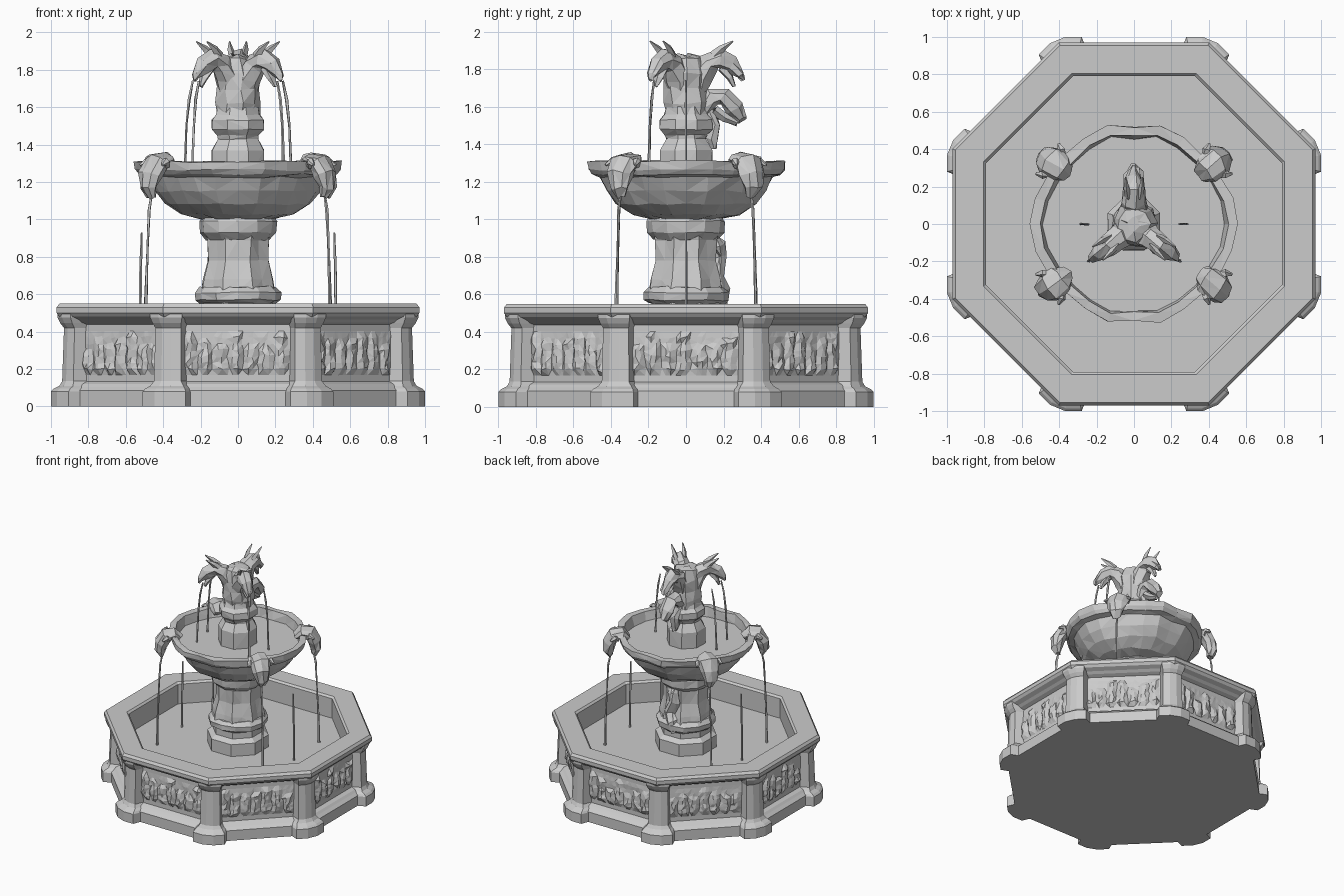
import bpy, bmesh, math, random
from mathutils import Vector

random.seed(4)
if "Cube" in bpy.data.objects:
    bpy.data.objects.remove(bpy.data.objects["Cube"])

stone = bpy.data.materials.new("grey stone")
stone.use_nodes = True
GREY = (0.6, 0.6, 0.6, 1)
stone.diffuse_color = GREY
stone.node_tree.nodes["Principled BSDF"].inputs["Base Color"].default_value = GREY

TAU = math.tau
EIGHTH = TAU / 8
HALF = EIGHTH / 2


def finish(name, bm):
    bmesh.ops.recalc_face_normals(bm, faces=bm.faces)
    mesh = bpy.data.meshes.new(name)
    bm.to_mesh(mesh)
    bm.free()
    mesh.materials.append(stone)
    obj = bpy.data.objects.new(name, mesh)
    bpy.context.collection.objects.link(obj)
    return obj


def loft_mesh(rings, rough=0.0):
    """Skin rings of points and cap both ends."""
    bm = bmesh.new()
    rows = []
    for ring in rings:
        rows.append([bm.verts.new(Vector(p) + Vector([random.uniform(-rough, rough) for _ in range(3)]))
                     for p in ring])
    n = len(rows[0])
    for a, b in zip(rows, rows[1:]):
        for i in range(n):
            j = (i + 1) % n
            bm.faces.new((a[i], a[j], b[j], b[i]))
    bm.faces.new(rows[0][::-1])
    bm.faces.new(rows[-1])
    if rough:
        bmesh.ops.triangulate(bm, faces=[f for f in bm.faces if len(f.verts) == 4])
    return bm


def turned(profile, n, shape=lambda a: 1.0, phase=0.0, rough=0.0):
    """Turn (radius, height) pairs around z, with a radius factor by angle."""
    angles = [phase + TAU * i / n for i in range(n)]
    return loft_mesh([[(r * shape(a) * math.cos(a), r * shape(a) * math.sin(a), z) for a in angles]
                      for r, z in profile], rough)


def sweep(name, angle, path, sides=7, rough=0.0):
    """Tube in the upright plane at an angle; path rows are (out, z, width, depth, sideways)."""
    out = Vector((math.cos(angle), math.sin(angle), 0))
    side = Vector((-out.y, out.x, 0))
    at = [out * p[0] + Vector((0, 0, p[1])) + side * p[4] for p in path]
    rings = []
    for i, p in enumerate(path):
        tangent = (at[min(i + 1, len(at) - 1)] - at[max(i - 1, 0)]).normalized()
        across = (side - tangent * side.dot(tangent)).normalized()
        up = across.cross(tangent)
        rings.append([at[i] + across * p[2] * math.cos(TAU * k / sides) + up * p[3] * math.sin(TAU * k / sides)
                      for k in range(sides)])
    return finish(name, loft_mesh(rings, rough))


# Octagonal basin with a recessed panel in each wall
K = 1 / math.cos(HALF)
basin = [(.94, 0), (.94, .085), (.915, .105), (.9, .12), (.9, .45), (.92, .465), (.955, .48),
         (.97, .5), (.97, .53), (.955, .55), (.805, .55), (.79, .535), (.79, .37)]
bm = turned([(a * K, z) for a, z in basin], 8, phase=HALF)
walls = [f for f in bm.faces if abs(f.normal.z) < .1 and .27 < f.calc_center_median().z < .3]
bmesh.ops.inset_individual(bm, faces=walls, thickness=.03)
bmesh.ops.inset_individual(bm, faces=walls, thickness=.018, depth=-.03)
finish("basin", bm)

# Carved relief: a row of standing figures in each panel
COLS, ROWS = 22, 7
for k in range(8):
    a = k * EIGHTH
    out, along = Vector((math.cos(a), math.sin(a), 0)), Vector((-math.sin(a), math.cos(a), 0))
    bm = bmesh.new()
    heights = [random.uniform(.5, 1) for _ in range(COLS)]
    grid = []
    for r in range(ROWS + 1):
        row = []
        for c in range(COLS + 1):
            edge = r in (0, ROWS) or c in (0, COLS)
            figure = c % 3 != 0 and r / ROWS < heights[c // 3 * 2 % COLS]
            push = 0 if edge else (random.uniform(.012, .028) if figure else random.uniform(0, .006))
            slip = 0 if edge else random.uniform(-.008, .008)
            row.append(bm.verts.new(out * (.871 + push) + along * (.3 * (2 * c / COLS - 1) + slip)
                                    + Vector((0, 0, .168 + .235 * r / ROWS + slip))))
        grid.append(row)
    for r in range(ROWS):
        for c in range(COLS):
            bm.faces.new((grid[r][c], grid[r][c + 1], grid[r + 1][c + 1], grid[r + 1][c]))
    bmesh.ops.triangulate(bm, faces=bm.faces)
    finish("relief_panel", bm)

# Corner piers with stepped bases and caps
pier = [(1, .135, 0), (1, .135, .08), (.985, .125, .095), (.955, .105, .11), (.94, .085, .135),
        (.93, .08, .42), (.95, .09, .445), (.965, .1, .475), (.965, .1, .5)]
for k in range(8):
    a = HALF + k * EIGHTH
    rings = []
    for apothem, w, z in pier:
        corner = apothem * K
        plan = [(.86, -w * .92), (corner - w * .38, -w * .92), (corner - w * .13, -w * .32),
                (corner - w * .13, w * .32), (corner - w * .38, w * .92), (.86, w * .92)]
        rings.append([(u * math.cos(a) - v * math.sin(a), u * math.sin(a) + v * math.cos(a), z) for u, v in plan])
    finish("corner_pier", loft_mesh(rings))

# Column under the bowl
drum = [(.24, .36), (.24, .47), (.2, .5), (.2, .57)]
finish("column_drum", turned(drum, 8, phase=HALF))
foot = [(.2, .55), (.225, .57), (.23, .61), (.205, .64)]
finish("column_foot", turned(foot, 12, rough=.005))
shaft = [(.21, .62), (.2, .68), (.175, .78), (.175, .89), (.185, .92)]
finish("fluted_shaft", turned(shaft, 16, lambda a: 1 if round(a / TAU * 16) % 2 else .9, rough=.004))
capital = [(.17, .89), (.205, .93), (.21, .99), (.19, 1.02)]
finish("column_capital", turned(capital, 12, rough=.004))
sweep("column_carving", TAU / 4, [(.17, .56, .05, .04, .02), (.19, .64, .06, .04, 0), (.17, .7, .05, .03, -.02),
      (.18, .8, .04, .03, .02), (.17, .87, .05, .04, 0), (.14, .92, .03, .02, 0)], rough=.012)


# Lobed upper bowl
def lobes(a):
    notch = max(0, 1 - abs(abs(math.sin(a)) - 1) * 60)
    return .975 + .03 * math.cos(4 * a) - .06 * notch


bowl = [(.19, 1.0), (.3, 1.025), (.39, 1.08), (.445, 1.15), (.48, 1.225), (.525, 1.24), (.545, 1.265),
        (.55, 1.31), (.5, 1.31), (.485, 1.235)]
finish("upper_bowl", turned(bowl, 24, lobes, rough=.006))

# Spout heads on the bowl rim, with ears, and their falling water
for k, a in enumerate(math.radians(d) for d in (37, 143, 217, 323)):
    sweep("spout_head", a, [(.45, 1.27, .05, .03, 0), (.49, 1.315, .075, .04, 0), (.55, 1.3, .085, .055, 0),
          (.585, 1.24, .075, .055, 0), (.595, 1.17, .05, .045, 0), (.58, 1.12, .03, .02, 0)], 8, .008)
    for s in (-1, 1):
        sweep("spout_ear", a, [(.53, 1.29, .025, .025, s * .06), (.55, 1.31, .022, .02, s * .085),
              (.58, 1.29, .008, .008, s * .1)], 5)
    sweep("lower_water_jet", a, [(.575, 1.15, .006, .006, 0), (.595, 1.05, .008, .008, 0), (.605, .85, .007, .007, 0),
          (.615, .6, .009, .009, 0), (.62, .37, .011, .011, 0)], 5, .002)
for a in (0, math.pi):
    sweep("side_water_jet", a, [(.515, .93, .005, .005, 0), (.52, .75, .008, .008, 0), (.525, .37, .008, .008, 0)], 5)

# Pedestal for the statue
pedestal = [(.15, 1.22), (.15, 1.37), (.115, 1.43), (.12, 1.45), (.15, 1.48), (.15, 1.53), (.125, 1.56), (.115, 1.6)]
finish("pedestal", turned(pedestal, 8, phase=HALF, rough=.003))
body = [(.11, 1.56), (.12, 1.62), (.115, 1.7), (.12, 1.78), (.09, 1.86), (.03, 1.88)]
finish("statue_body", turned(body, 9, rough=.012))

# Three beasts bending outward, with crests and jaws
for a in (math.radians(d) for d in (90, 219, 321)):
    sweep("beast_neck", a, [(.04, 1.66, .07, .06, 0), (.075, 1.76, .075, .065, 0), (.12, 1.83, .065, .06, 0),
          (.18, 1.855, .06, .055, 0), (.24, 1.825, .045, .045, 0), (.29, 1.77, .025, .02, 0),
          (.3, 1.745, .01, .01, 0)], 7, .008)
    sweep("beast_jaw", a, [(.19, 1.81, .035, .025, 0), (.235, 1.755, .03, .018, 0), (.255, 1.71, .01, .01, 0)], 5, .003)
    for s in (-1, 1):
        sweep("beast_ear", a, [(.15, 1.87, .02, .03, s * .03), (.19, 1.91, .016, .02, s * .04),
              (.25, 1.95, .004, .004, s * .045)], 4)

# Small creature clinging to the back of the statue
sweep("creature_body", TAU / 4, [(.09, 1.58, .05, .04, 0), (.14, 1.65, .065, .05, 0), (.2, 1.65, .06, .05, 0),
      (.26, 1.59, .05, .045, 0), (.3, 1.53, .03, .03, 0)], 7, .01)
sweep("creature_jaw", TAU / 4, [(.15, 1.58, .04, .03, 0), (.21, 1.54, .035, .025, 0), (.27, 1.51, .015, .012, 0)], 6, .005)
sweep("creature_leg", TAU / 4, [(.12, 1.58, .04, .035, 0), (.16, 1.5, .035, .03, 0), (.14, 1.43, .03, .03, 0),
      (.15, 1.38, .015, .015, 0)], 6, .008)

# Water falling from the beasts into the upper bowl
for a in (math.radians(d) for d in (0, 180, 219, 321)):
    reach = .24 if math.sin(a) > -.1 else .27
    sweep("upper_water_jet", a, [(reach, 1.74, .005, .005, 0), (reach + .02, 1.64, .008, .008, 0),
          (reach + .035, 1.5, .006, .006, 0), (reach + .045, 1.24, .008, .008, 0)], 5, .002)
